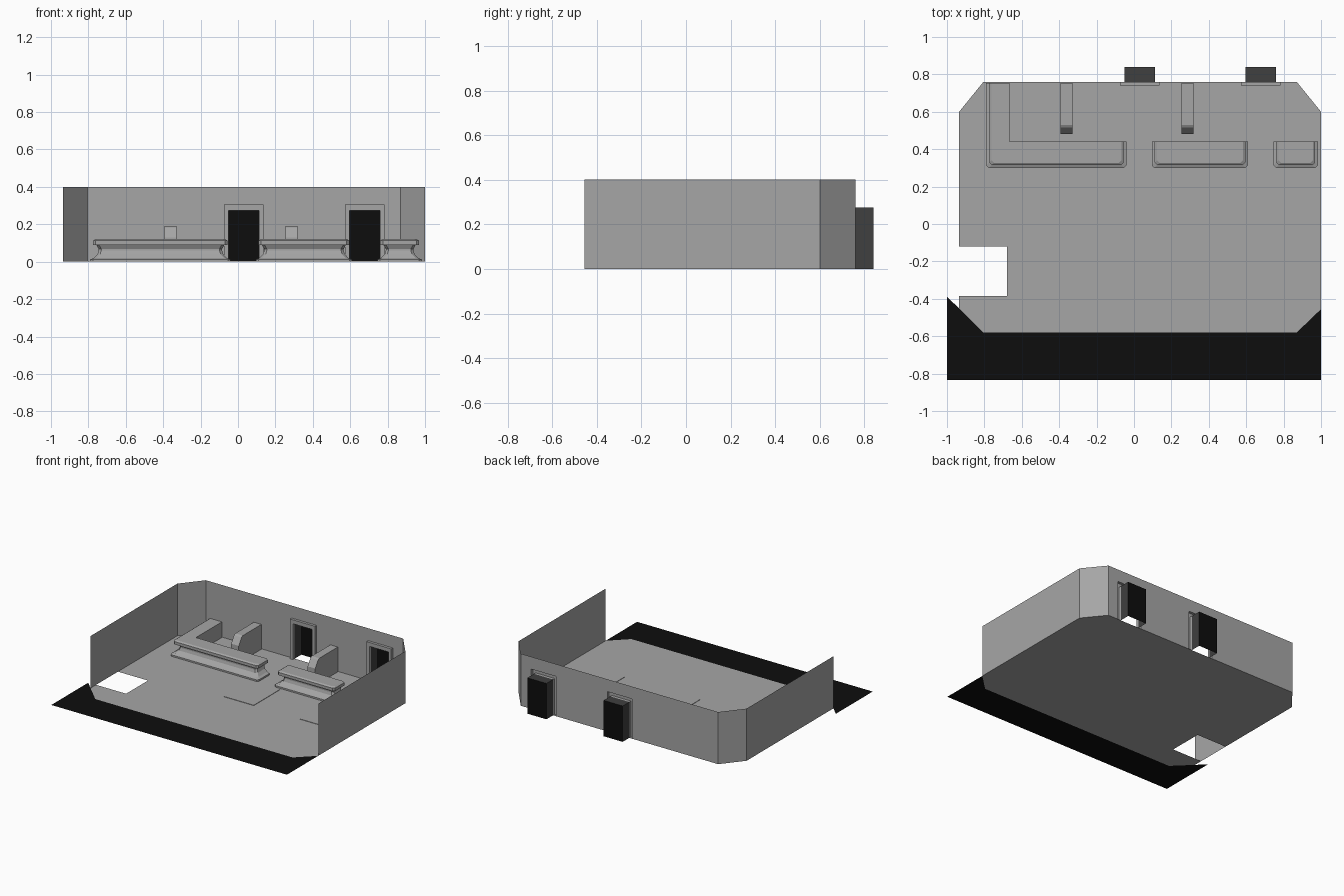
import bpy

if "Cube" in bpy.data.objects:
    bpy.data.objects.remove(bpy.data.objects["Cube"])


def material(name, v):
    m = bpy.data.materials.new(name)
    m.diffuse_color = (v, v, v, 1)
    m.use_nodes = True
    m.node_tree.nodes["Principled BSDF"].inputs["Base Color"].default_value = m.diffuse_color
    return m


GREY = material("grey", 0.38)
DARK = material("dark_grey", 0.05)
BLACK = material("black", 0.004)


def mesh(name, verts, faces, mat):
    me = bpy.data.meshes.new(name)
    me.from_pydata(verts, [], faces)
    me.materials.append(mat)
    ob = bpy.data.objects.new(name, me)
    bpy.context.collection.objects.link(ob)
    return ob


def sheet(name, pts, z, mat):
    return mesh(name, [(x, y, z) for x, y in pts], [range(len(pts))], mat)


def quads(name, quad_list, mat):
    verts = [p for q in quad_list for p in q]
    faces = [range(4 * i, 4 * i + 4) for i in range(len(quad_list))]
    return mesh(name, verts, faces, mat)


def loft(name, rings, mat):
    """Closed solid from stacked rings of equal length."""
    n = len(rings[0])
    faces = [list(reversed(range(n)))]
    for r in range(len(rings) - 1):
        a, b = r * n, (r + 1) * n
        faces += [(a + i, a + (i + 1) % n, b + (i + 1) % n, b + i) for i in range(n)]
    faces.append(range((len(rings) - 1) * n, len(rings) * n))
    return mesh(name, [p for r in rings for p in r], faces, mat)


H = 0.4              # wall height
BACK = 0.76          # back wall plane
DOORS = (0.03, 0.677)
FW, FH = 0.105, 0.305    # door frame half width and height
OW, OH = 0.081, 0.275    # door opening half width and height

# Floor with a notch in the left side, and the dark apron in front
sheet("floor", [(-0.935, -0.452), (-0.805, -0.58), (0.87, -0.58), (1, -0.455),
                (1, 0.6), (0.87, BACK), (-0.805, BACK), (-0.935, 0.6),
                (-0.935, -0.12), (-0.68, -0.12), (-0.68, -0.385), (-0.935, -0.385)], 0, GREY)
sheet("front_apron", [(-1, -0.835), (1, -0.835), (1, -0.455), (0.87, -0.58),
                      (-0.805, -0.58), (-1, -0.388)], 0, BLACK)


# Walls: sides, angled corners, and back wall pieces around the doors
def wall(x0, y0, x1, y1, z0=0):
    return [(x0, y0, z0), (x0, y0, H), (x1, y1, H), (x1, y1, z0)]


walls = [wall(-0.935, -0.452, -0.935, 0.6), wall(-0.935, 0.6, -0.805, BACK),
         wall(0.87, BACK, 1, 0.6), wall(1, 0.6, 1, -0.455)]
x = -0.805
for c in DOORS:
    walls += [wall(x, BACK, c - FW, BACK), wall(c - FW, BACK, c + FW, BACK, FH)]
    x = c + FW
walls.append(wall(x, BACK, 0.87, BACK))
quads("walls", walls, GREY)


# Doorways: open arches joined front to back
def arch(c, w, h, y):
    return [(c - w, y, 0), (c - w, y, h), (c + w, y, h), (c + w, y, 0)]


def bridge(a, b):
    return [[a[i], a[i + 1], b[i + 1], b[i]] for i in range(3)]


for i, c in enumerate(DOORS, 1):
    outer_back, outer_front = arch(c, FW, FH, BACK), arch(c, FW, FH, 0.74)
    inner_front, inner_mid = arch(c, OW, OH, 0.74), arch(c, OW, OH, BACK)
    inner_back = arch(c, OW, OH, 0.84)
    quads(f"door_frame_{i}", bridge(outer_back, outer_front) + bridge(outer_front, inner_front)
          + bridge(inner_front, inner_mid), GREY)
    quads(f"door_recess_{i}", bridge(inner_mid, inner_back), DARK)
    quads(f"door_panel_{i}", [inner_back], BLACK)


# Counters: flared base and overhanging top with bevelled edge
def counter_ring(xl, xr, d, z, leg, c=0.014):
    yf, yb = 0.315 - d, 0.44
    xl, xr = xl - d, xr + d
    pts = [(xl, yf + c), (xl + c, yf), (xr - c, yf), (xr, yf + c), (xr, yb)]
    pts += [(-0.665, yb), (-0.665, 0.755), (xl, 0.755)] if leg else [(xl, yb)]
    return [(px, py, z) for px, py in pts]


BASE = [(0.015, 0), (0.015, 0.012), (-0.005, 0.02), (-0.024, 0.04),
        (-0.03, 0.06), (-0.03, 0.068), (-0.018, 0.09)]
TOP = [(0, 0.09), (0, 0.112), (-0.012, 0.12)]
for i, (xl, xr, leg) in enumerate([(-0.775, -0.055, True), (0.11, 0.595, False),
                                   (0.76, 0.968, False)], 1):
    for part, prof in (("base", BASE), ("top", TOP)):
        loft(f"counter_{part}_{i}", [counter_ring(xl, xr, d, z, leg) for d, z in prof], GREY)

# Partitions with sloped front corners
SIDE = [(0.48, 0), (0.755, 0), (0.755, 0.19), (0.53, 0.19), (0.515, 0.182), (0.48, 0.13)]
for i, cx in enumerate((-0.362, 0.287), 1):
    loft(f"partition_{i}", [[(cx + s, y, z) for y, z in SIDE] for s in (-0.032, 0.032)], GREY)

# Thin floor plates
for i, cx in enumerate((0.032, 0.675), 1):
    loft(f"floor_plate_{i}", [[(cx + a, 0.122 + b, z) for a, b in
         ((-0.127, -0.158), (0.127, -0.158), (0.127, 0.158), (-0.127, 0.158))]
        for z in (0, 0.003)], GREY)
